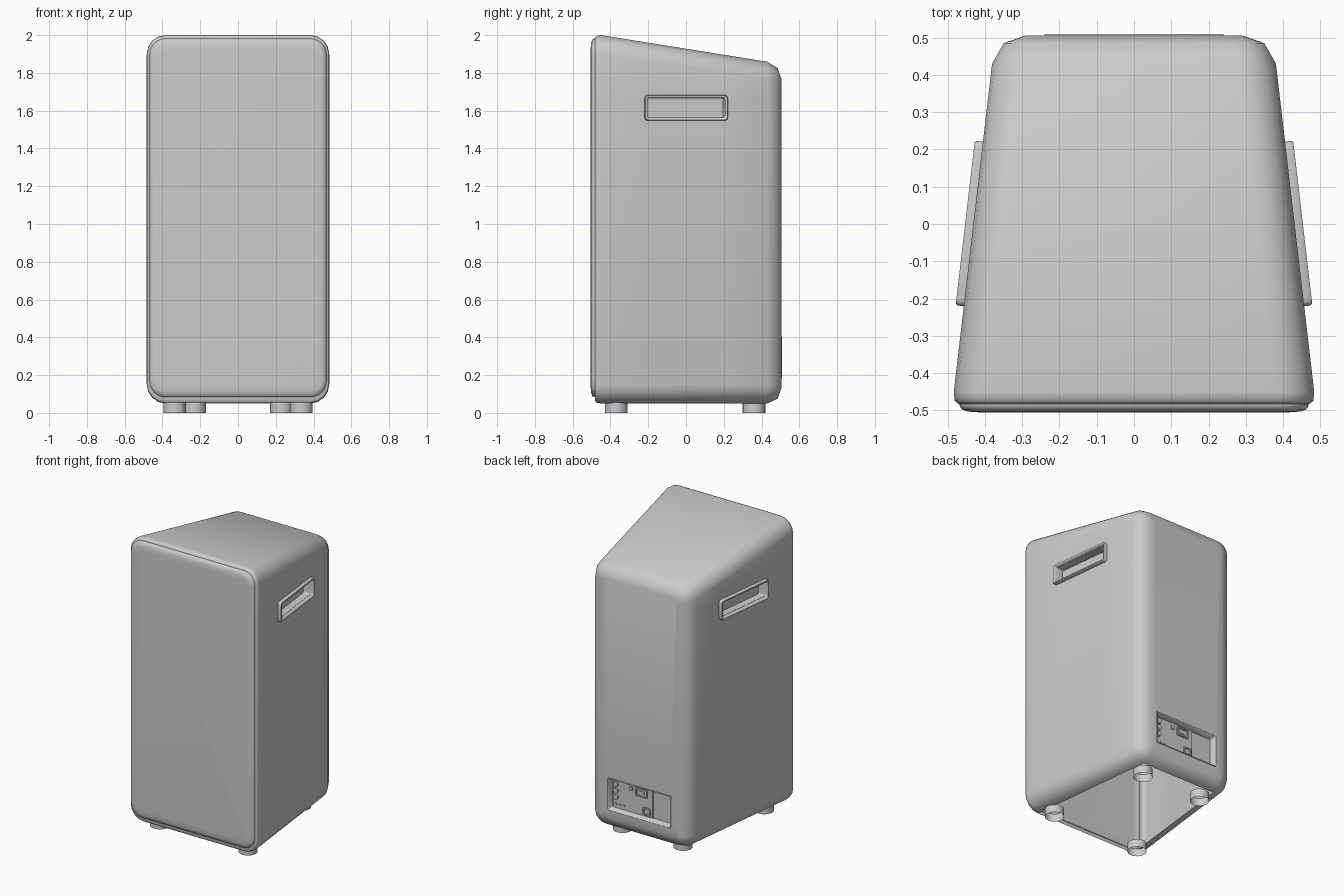
import bpy, bmesh, math
from mathutils import Matrix, Vector

if "Cube" in bpy.data.objects:
    bpy.data.objects.remove(bpy.data.objects["Cube"])


def rrect(w, z0, z1, r, depth, n=4):
    """Rounded rectangle, half width w, height z0..z1, at a depth along n."""
    pts = []
    for i, (cx, cz) in enumerate([(w - r, z1 - r), (r - w, z1 - r), (r - w, z0 + r), (w - r, z0 + r)]):
        for k in range(n + 1):
            a = math.pi / 2 * (i + k / n)
            pts.append(Vector((cx + r * math.cos(a), depth, cz + r * math.sin(a))))
    return pts


def loft_bm(rings, cap_start=False, cap_end=True, m=Matrix()):
    bm = bmesh.new()
    vs = [[bm.verts.new(m @ p) for p in ring] for ring in rings]
    n = len(rings[0])
    for a, b in zip(vs, vs[1:]):
        for i in range(n):
            j = (i + 1) % n
            bm.faces.new((a[i], a[j], b[j], b[i]))
    if cap_start:
        bm.faces.new(vs[0])
    if cap_end:
        bm.faces.new(vs[-1])
    bmesh.ops.remove_doubles(bm, verts=bm.verts, dist=1e-5)
    bmesh.ops.recalc_face_normals(bm, faces=bm.faces)
    return bm


def finish(bm, name, flip=False):
    if flip:
        bmesh.ops.reverse_faces(bm, faces=bm.faces)
    me = bpy.data.meshes.new(name)
    bm.to_mesh(me)
    bm.free()
    ob = bpy.data.objects.new(name, me)
    bpy.context.collection.objects.link(ob)
    bpy.ops.object.select_all(action='DESELECT')
    ob.select_set(True)
    bpy.context.view_layer.objects.active = ob
    bpy.ops.object.shade_smooth_by_angle(angle=math.radians(50))
    return ob


def cut_window(bm, pick, planes, inside):
    """Slice the picked faces along planes and delete the inside region."""
    for co, no in planes:
        bm.normal_update()
        faces = [f for f in bm.faces if pick(f)]
        geom = set(faces)
        for f in faces:
            geom.update(f.edges)
            geom.update(f.verts)
        bmesh.ops.bisect_plane(bm, geom=list(geom), plane_co=co, plane_no=no, dist=1e-5)
    bm.normal_update()
    gone = [f for f in bm.faces if pick(f) and inside(f.calc_center_median())]
    bmesh.ops.delete(bm, geom=gone, context='FACES')


# cabinet: tapers to the back, sloped top, open underside
SLOPE = 0.105 / 0.9


def wall(y):
    return 0.485 - SLOPE * (y + 0.465)


def body_ring(y, d, r, yref=None):
    yr = y if yref is None else yref
    return rrect(wall(yr) - d, 0.05 + d, 2.0 - 0.16 * (max(yr, -0.45) + 0.45) - d, r, y)


bm = loft_bm([
    body_ring(-0.480, 0.040, 0.06, -0.465),
    body_ring(-0.482, 0.014, 0.086, -0.465),
    body_ring(-0.474, 0.004, 0.096, -0.465),
    body_ring(-0.450, 0.0, 0.10),
    body_ring(0.430, 0.0, 0.10),
    body_ring(0.485, 0.025, 0.075),
    body_ring(0.505, 0.080, 0.02)])
bottom = [f for f in bm.faces if all(v.co.z < 0.0545 for v in f.verts)]
bmesh.ops.delete(bm, geom=bottom, context='FACES')

# openings for the handles and the rear connector bay
HY, HZ0, HZ1 = 0.205, 1.565, 1.665
cut_window(bm, lambda f: abs(f.normal.x) > 0.985,
           [((0, HY, 0), (0, 1, 0)), ((0, -HY, 0), (0, 1, 0)),
            ((0, 0, HZ0), (0, 0, 1)), ((0, 0, HZ1), (0, 0, 1))],
           lambda c: abs(c.y) < HY and HZ0 < c.z < HZ1)
BX, BZ0, BZ1 = 0.235, 0.19, 0.40
cut_window(bm, lambda f: f.normal.y > 0.99 and f.calc_center_median().y > 0.5,
           [((BX, 0, 0), (1, 0, 0)), ((-BX, 0, 0), (1, 0, 0)),
            ((0, 0, BZ0), (0, 0, 1)), ((0, 0, BZ1), (0, 0, 1))],
           lambda c: abs(c.x) < BX and BZ0 < c.z < BZ1)
finish(bm, "cabinet")

# front panel with a rounded rim
finish(loft_bm([rrect(w, z0, z1, r, y, 6) for w, z0, z1, r, y in [
    (0.468, 0.083, 1.982, 0.085, -0.478),
    (0.468, 0.083, 1.982, 0.085, -0.487),
    (0.462, 0.090, 1.975, 0.079, -0.497),
    (0.445, 0.110, 1.955, 0.065, -0.503),
    (0.415, 0.140, 1.925, 0.045, -0.505)]]), "front_panel")

# side handles: raised rim and recessed cup
t = math.atan(SLOPE)
for side, label in ((1, "right"), (-1, "left")):
    m = Matrix.Scale(side, 4, (1, 0, 0)) @ Matrix((
        (-math.sin(t), math.cos(t), 0, wall(0)),
        (math.cos(t), math.sin(t), 0, 0),
        (0, 0, 1, 0), (0, 0, 0, 1)))
    zc = (HZ0 + HZ1) / 2
    rings = [rrect(0.222 - d, 1.547 + d, 1.683 - d, r, dep) for d, r, dep in [
        (0, 0.018, -0.003), (0, 0.018, 0.016), (0.004, 0.014, 0.022),
        (0.012, 0.010, 0.022), (0.016, 0.008, 0.017), (0.018, 0.008, -0.05)]]
    hb = loft_bm(rings, m=m)
    top = max(hb.faces, key=lambda f: f.calc_center_median().x * side)
    hb.normal_update()
    finish(hb, label + "_handle", flip=top.normal.x * side < 0)

# rear connector bay
bay = loft_bm([rrect(BX + d, BZ0 - d, BZ1 + d, 0.006, y, 2) for d, y in
               [(0.006, 0.505), (0.004, 0.509), (0.0, 0.506), (-0.004, 0.46)]])
floor = min(bay.faces, key=lambda f: f.calc_center_median().y)
bay.normal_update()
finish(bay, "connector_bay", flip=floor.normal.y < 0)


def block(name, x, z, w, h, r, y0, y1, n=2):
    """Rounded block on the bay floor; w and h are half sizes."""
    finish(loft_bm([rrect(w, -h, h, r, y, n) for y in (y0, y1)],
                   m=Matrix.Translation((x, 0, z))), name)


block("connector_plate", 0.075, 0.295, 0.15, 0.098, 0.004, 0.459, 0.472)
for i in range(3):
    block(f"knob_{i}", 0.198, 0.362 - 0.045 * i, 0.017, 0.017, 0.0169, 0.47, 0.485, 4)
    block(f"small_jack_{i}", 0.203 - 0.03 * i, 0.222, 0.010, 0.010, 0.0099, 0.47, 0.478, 3)


# sockets: raised rims with hollow centres
def socket(name, x, z, w, h):
    sb = loft_bm([rrect(w - d, d - h, h - d, 0.003, y, 1) for d, y in
                  [(0, 0.471), (0, 0.480), (0.008, 0.480), (0.008, 0.4725)]],
                 m=Matrix.Translation((x, 0, z)))
    finish(sb, name)


socket("power_socket", 0.005, 0.352, 0.045, 0.030)
socket("data_socket", -0.035, 0.232, 0.028, 0.026)
block("switch", 0.085, 0.36, 0.012, 0.012, 0.002, 0.47, 0.479)
block("power_socket_pin", 0.005, 0.352, 0.022, 0.010, 0.002, 0.47, 0.478)

# feet: short open tubes
for sx in (-1, 1):
    for x, y, label in ((0.335, -0.37, "front"), (0.23, 0.36, "back")):
        fb = bmesh.new()
        bmesh.ops.create_cone(fb, cap_ends=False, segments=24, radius1=0.06, radius2=0.06,
                              depth=0.055, matrix=Matrix.Translation((sx * x, y, 0.0275)))
        finish(fb, f"{label}_foot_{'right' if sx > 0 else 'left'}")
